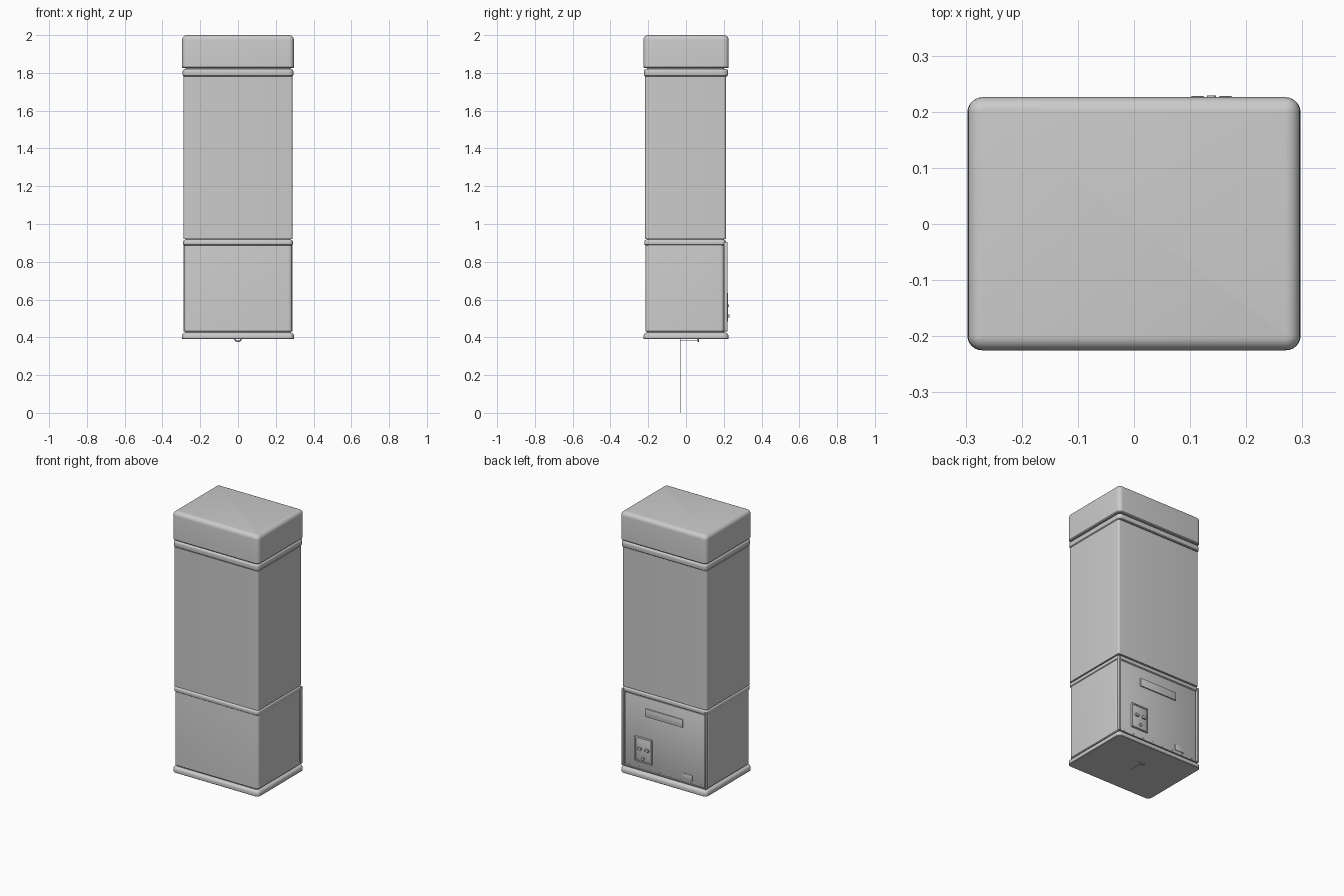
import bpy, bmesh, math
from mathutils import Vector

if "Cube" in bpy.data.objects:
    bpy.data.objects.remove(bpy.data.objects["Cube"])

grey = bpy.data.materials.new("plain_grey")
grey.diffuse_color = (0.6, 0.6, 0.6, 1)
grey.use_nodes = True
grey.node_tree.nodes["Principled BSDF"].inputs["Base Color"].default_value = grey.diffuse_color


def finish(name, bm):
    bmesh.ops.recalc_face_normals(bm, faces=bm.faces)
    me = bpy.data.meshes.new(name)
    bm.to_mesh(me)
    bm.free()
    ob = bpy.data.objects.new(name, me)
    bpy.context.collection.objects.link(ob)
    me.materials.append(grey)
    bpy.ops.object.select_all(action='DESELECT')
    ob.select_set(True)
    bpy.context.view_layer.objects.active = ob
    bpy.ops.object.shade_smooth_by_angle(angle=math.radians(35))
    return ob


def outline(hx, y0, y1, r, n=6):
    """Rounded rectangle, counter-clockwise."""
    pts = []
    corners = [(hx - r, y1 - r), (-hx + r, y1 - r), (-hx + r, y0 + r), (hx - r, y0 + r)]
    for k, (cx, cy) in enumerate(corners):
        for i in range(n + 1):
            a = math.pi / 2 * (k + i / n)
            pts.append((cx + r * math.cos(a), cy + r * math.sin(a)))
    return pts


def stack(name, hx, y0, y1, r, profile):
    """Box with rounded corners; profile lists (z, inset) from bottom to top."""
    bm = bmesh.new()
    rings = []
    for z, d in profile:
        pts = outline(hx - d, y0 + d, y1 - d, max(r - d, 0.002))
        rings.append([bm.verts.new((x, y, z)) for x, y in pts])
    for a, b in zip(rings, rings[1:]):
        for i in range(len(a)):
            j = (i + 1) % len(a)
            bm.faces.new((a[i], a[j], b[j], b[i]))
    bm.faces.new(rings[0])
    bm.faces.new(rings[-1])
    return finish(name, bm)


def round_top(z, r, n=5):
    return [(z - r + r * math.sin(math.pi / 2 * i / n), r - r * math.cos(math.pi / 2 * i / n))
            for i in range(n + 1)]


def plate(name, x0, x1, y0, y1, z0, z1, bevel=0.0):
    bm = bmesh.new()
    bmesh.ops.create_cube(bm, size=1)
    for v in bm.verts:
        v.co = Vector(((x0 + x1) / 2 + v.co.x * (x1 - x0),
                       (y0 + y1) / 2 + v.co.y * (y1 - y0),
                       (z0 + z1) / 2 + v.co.z * (z1 - z0)))
    if bevel:
        bmesh.ops.bevel(bm, geom=bm.edges[:], offset=bevel, segments=2, affect='EDGES', profile=0.5)
    return finish(name, bm)


def rod(name, a, b, r, sides=16):
    a, b = Vector(a), Vector(b)
    bm = bmesh.new()
    bmesh.ops.create_cone(bm, cap_ends=True, segments=sides, radius1=r, radius2=r, depth=(b - a).length)
    rot = Vector((0, 0, 1)).rotation_difference(b - a)
    for v in bm.verts:
        v.co = rot @ v.co + (a + b) / 2
    return finish(name, bm)


# Main tower: cap, upper band, body, middle band, lower box, flared base
stack("top_cap", 0.296, -0.225, 0.226, 0.026, [(1.825, 0.004), (1.83, 0)] + round_top(2.0, 0.025))
stack("upper_band", 0.293, -0.223, 0.223, 0.024,
      [(1.782, 0.006), (1.786, 0.001), (1.79, 0)] + round_top(1.82, 0.012))
stack("body", 0.289, -0.217, 0.212, 0.012, [(0.92, 0), (1.78, 0)])
stack("middle_band", 0.291, -0.221, 0.212, 0.022,
      [(0.887, 0.006), (0.891, 0.001), (0.895, 0)] + round_top(0.917, 0.012))
stack("lower_box", 0.287, -0.215, 0.203, 0.02,
      [(0.43, 0.004), (0.434, 0)] + round_top(0.89, 0.004))
stack("base", 0.297, -0.225, 0.225, 0.026, [(0.39, 0.003), (0.393, 0), (0.4, 0)] + round_top(0.425, 0.018))

# Recessed cores filling the grooves between the parts
for name, z0, z1 in [("upper_core", 1.77, 1.84), ("middle_core", 0.88, 0.93), ("base_core", 0.41, 0.44)]:
    stack(name, 0.278, -0.207, 0.2, 0.015, [(z0, 0), (z1, 0)])

# Rear service panel with its frame strips
plate("rear_panel", -0.272, 0.272, 0.195, 0.208, 0.435, 0.885, 0.002)
for side, label in ((-1, "left"), (1, "right")):
    x = side * 0.283
    plate("rear_strip_" + label, x - 0.005, x + 0.005, 0.2, 0.219, 0.432, 0.905, 0.001)
plate("rear_strip_bottom", -0.278, 0.278, 0.2, 0.213, 0.431, 0.437)

# Handle slot plate and small label plate
plate("rear_handle", -0.126, 0.13, 0.205, 0.215, 0.77, 0.82, 0.002)
plate("rear_small_plate", -0.19, -0.122, 0.205, 0.211, 0.455, 0.49, 0.001)

# Control plate with raised border, two buttons and a knob
plate("control_plate", 0.083, 0.197, 0.205, 0.217, 0.485, 0.635, 0.002)
for x in (0.087, 0.193):
    plate("control_border_side", x - 0.004, x + 0.004, 0.205, 0.222, 0.485, 0.635)
for z in (0.489, 0.631):
    plate("control_border_end", 0.083, 0.197, 0.205, 0.222, z - 0.004, z + 0.004)
for x in (0.113, 0.163):
    plate("control_button", x - 0.012, x + 0.012, 0.215, 0.228, 0.56, 0.575, 0.002)
rod("control_knob", (0.138, 0.215, 0.512), (0.138, 0.229, 0.512), 0.008)

# Row of small rivets along the lower panel edge
for i in range(8):
    x = -0.245 + 0.07 * i
    rod("rivet", (x, 0.205, 0.446), (x, 0.2105, 0.446), 0.004, 10)

# Pull ring under the base
bm = bmesh.new()
rings = []
for i in range(32):
    a = 2 * math.pi * i / 32
    ring = []
    for j in range(8):
        b = 2 * math.pi * j / 8
        d = 0.018 + 0.004 * math.cos(b)
        ring.append(bm.verts.new((d * math.cos(a), 0.066 + 0.004 * math.sin(b), 0.397 + d * math.sin(a))))
    rings.append(ring)
for i in range(32):
    p, q = rings[i], rings[(i + 1) % 32]
    for j in range(8):
        k = (j + 1) % 8
        bm.faces.new((p[j], p[k], q[k], q[j]))
finish("pull_ring", bm)

# Thin wire from the ring, then hanging to the floor
rod("wire_link", (0, 0.066, 0.385), (0, -0.03, 0.385), 0.001, 6)
rod("hanging_wire", (0, -0.03, 0.392), (0, -0.03, 0), 0.001, 6)
